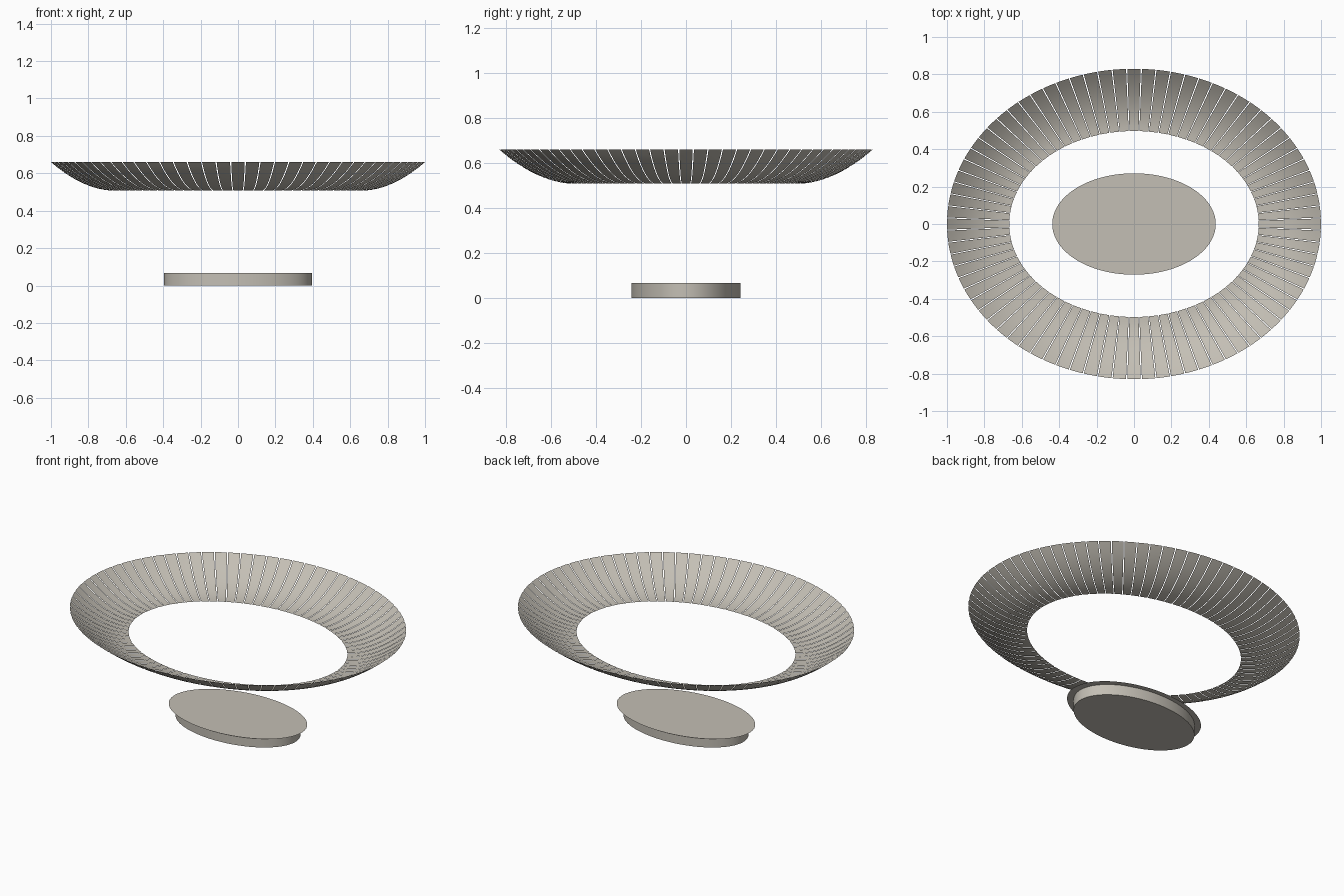
import bpy, bmesh
from math import cos, sin, pi

cube = bpy.data.objects.get("Cube")
if cube:
    bpy.data.objects.remove(cube, do_unlink=True)

stone = bpy.data.materials.new("warm_grey")
stone.use_nodes = True
colour = (0.55, 0.52, 0.46, 1)
stone.diffuse_color = colour
stone.node_tree.nodes["Principled BSDF"].inputs["Base Color"].default_value = colour


def finish(name, bm, angle):
    mesh = bpy.data.meshes.new(name)
    bm.to_mesh(mesh)
    bm.free()
    mesh.materials.append(stone)
    obj = bpy.data.objects.new(name, mesh)
    bpy.context.collection.objects.link(obj)
    bpy.ops.object.select_all(action="DESELECT")
    obj.select_set(True)
    bpy.context.view_layer.objects.active = obj
    bpy.ops.object.shade_smooth_by_angle(angle=angle)
    return obj


def ellipse(bm, rx, ry, z, steps=128):
    return [bm.verts.new((rx * cos(2 * pi * i / steps), ry * sin(2 * pi * i / steps), z))
            for i in range(steps)]


# Dished ring of separate thin panels, with narrow slits between them
PANELS, ROWS, COLS = 80, 12, 3
INNER_X, INNER_Y, WIDTH, LOW, RISE = 0.667, 0.497, 0.333, 0.508, 0.152
pitch = 2 * pi / PANELS
bm = bmesh.new()
for p in range(PANELS):
    rows = []
    for r in range(ROWS + 1):
        u = r / ROWS
        rx, ry = INNER_X + WIDTH * u, INNER_Y + WIDTH * u
        z = LOW + RISE * u ** 1.9
        fill = 0.92
        angles = [(p + fill * (c / COLS - 0.5)) * pitch for c in range(COLS + 1)]
        rows.append([bm.verts.new((rx * cos(a), ry * sin(a), z)) for a in angles])
    for low, high in zip(rows, rows[1:]):
        for c in range(COLS):
            bm.faces.new((low[c], high[c], high[c + 1], low[c + 1]))
finish("ring_panels", bm, 0.6)

# Solid oval plinth
bm = bmesh.new()
bottom, top = ellipse(bm, 0.395, 0.243, 0), ellipse(bm, 0.395, 0.243, 0.066)
bm.faces.new(bottom[::-1])
bm.faces.new(top)
for i in range(len(top)):
    j = (i + 1) % len(top)
    bm.faces.new((bottom[i], bottom[j], top[j], top[i]))
finish("oval_plinth", bm, 0.6)

# Paper-thin oval floor overhanging the plinth
bm = bmesh.new()
bm.faces.new(ellipse(bm, 0.437, 0.271, 0.068))
finish("oval_floor", bm, 0.6)
